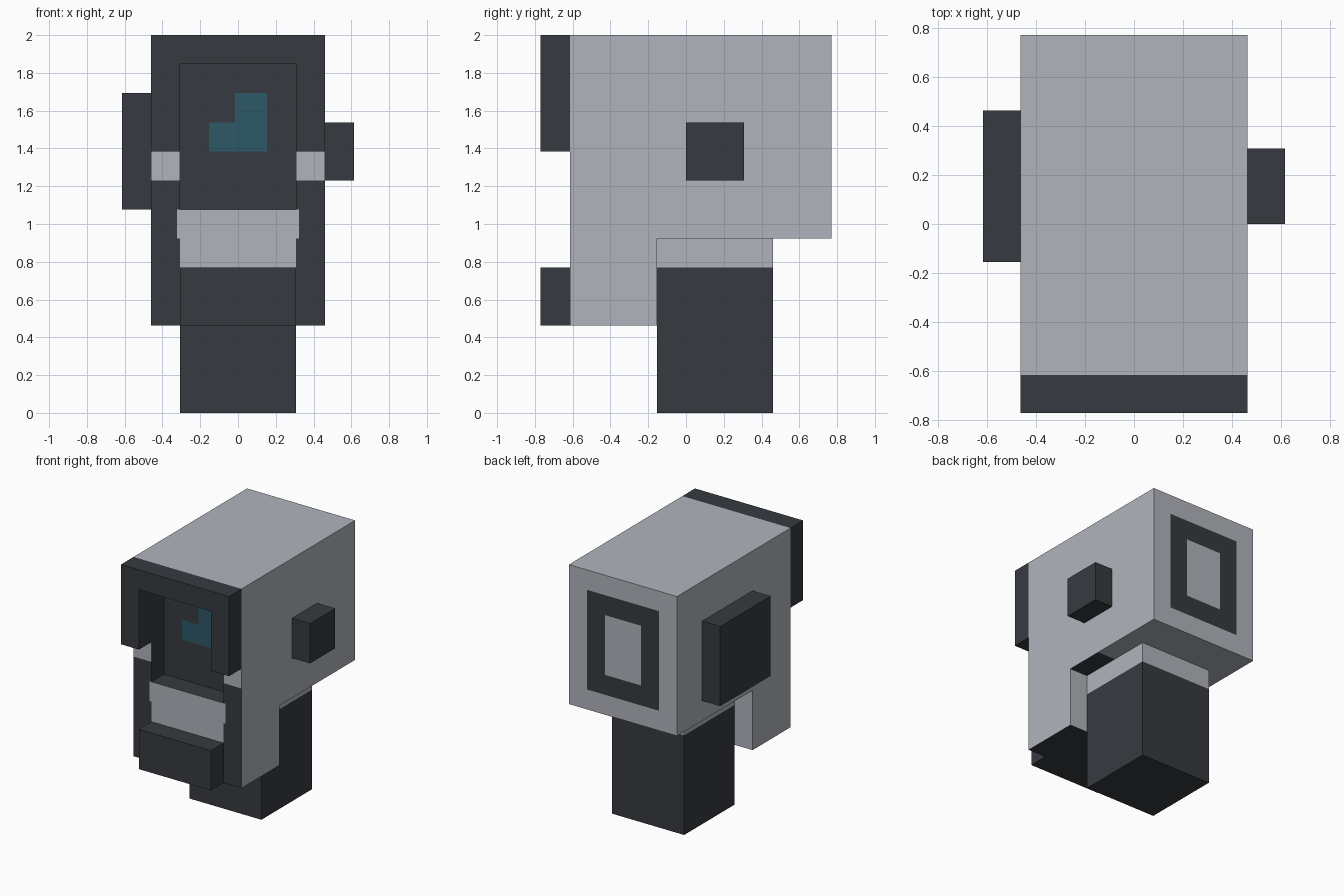
import bpy, bmesh
from mathutils import Matrix, Vector

if "Cube" in bpy.data.objects:
    bpy.data.objects.remove(bpy.data.objects["Cube"])

U = 2 / 13  # one block; all sizes below are in blocks


def material(name, rgb):
    m = bpy.data.materials.new(name)
    m.diffuse_color = (*rgb, 1)
    m.use_nodes = True
    m.node_tree.nodes["Principled BSDF"].inputs["Base Color"].default_value = m.diffuse_color
    return m


MATS = [material("light_grey", (0.434, 0.456, 0.503)),
        material("charcoal", (0.037, 0.042, 0.051)),
        material("teal", (0.027, 0.098, 0.138))]
LIGHT, DARK, TEAL = 0, 1, 2


def box(bm, x, y, z):
    size = [b - a for a, b in (x, y, z)]
    mid = [(a + b) / 2 for a, b in (x, y, z)]
    bmesh.ops.create_cube(bm, size=1, matrix=Matrix.Translation(mid) @ Matrix.Diagonal((*size, 1)))


def cut(bm, axis, values):
    for v in values:
        co, no = Vector(), Vector()
        co[axis], no[axis] = v, 1
        bmesh.ops.bisect_plane(bm, geom=bm.verts[:] + bm.edges[:] + bm.faces[:],
                               dist=1e-5, plane_co=co, plane_no=no)


def push(bm, test, offset):
    """Extrude the faces whose centre passes the test."""
    faces = [f for f in bm.faces if test(*f.calc_center_median())]
    out = bmesh.ops.extrude_face_region(bm, geom=faces)["geom"]
    bmesh.ops.translate(bm, vec=offset, verts=[g for g in out if isinstance(g, bmesh.types.BMVert)])
    old = [f for f in faces if f.is_valid]
    if old:
        bmesh.ops.delete(bm, geom=old, context="FACES")


def finish(bm, name, rule):
    bmesh.ops.recalc_face_normals(bm, faces=bm.faces[:])
    for f in bm.faces:
        f.material_index = rule(*f.calc_center_median())
    bmesh.ops.scale(bm, vec=(U, U, U), verts=bm.verts[:])
    me = bpy.data.meshes.new(name)
    bm.to_mesh(me)
    bm.free()
    for m in MATS:
        me.materials.append(m)
    bpy.context.collection.objects.link(bpy.data.objects.new(name, me))


def block(name, x, y, z):
    bm = bmesh.new()
    box(bm, x, y, z)
    finish(bm, name, lambda *c: DARK)


# Head: skull with a sunken face and a jaw pulled down at the front
bm = bmesh.new()
box(bm, (-3, 3), (-4, 5), (6, 13))
cut(bm, 0, (-2.1, -2, -1, -0.1, 1, 2, 2.1))
cut(bm, 1, (-1, 1))
cut(bm, 2, (7, 8, 9, 10, 11, 12))
push(bm, lambda x, y, z: y < -3.99 and abs(x) < 2 and 7 < z < 12, (0, 1, 0))
push(bm, lambda x, y, z: z < 6.01 and y < -1, (0, 0, -3))
cut(bm, 2, (5,))


def head_colour(x, y, z):
    ax = abs(x)
    if -3.9 < y < -2.9 and ax < 2.01 and 6.9 < z < 12.1:      # face recess and eye
        eye = y > -3.1 and (-1 < x < 1 and 9 < z < 10 or -0.1 < x < 1 and 10 < z < 11)
        return TEAL if eye else DARK
    if y < -3.99:                                             # cheeks and mouth
        mouth = 5 < z < 7 and ax < (2.1 if z > 6 else 2)
        return LIGHT if mouth or z > 8 else DARK
    if y > 4.99:                                              # square ring on the back
        ring = ax < 2 and 7 < z < 12 and not (ax < 1 and 8 < z < 11)
        return DARK if ring else LIGHT
    if z < 3.01:                                              # jaw underside
        return DARK
    if z < 6.01 and z > 5.99 and -1 < y < 1:                  # strips beside the neck
        return DARK
    return LIGHT


finish(bm, "head", head_colour)

# Visor: arch-shaped frame over the face
bm = bmesh.new()
arch = [(-3, 9), (-2, 9), (-2, 12), (2, 12), (2, 9), (3, 9), (3, 13), (-3, 13)]
face = bm.faces.new([bm.verts.new((x, -5, z)) for x, z in arch])
out = bmesh.ops.extrude_face_region(bm, geom=[face], use_keep_orig=True)["geom"]
bmesh.ops.translate(bm, vec=(0, 1, 0), verts=[g for g in out if isinstance(g, bmesh.types.BMVert)])
finish(bm, "visor", lambda *c: DARK)

# Neck with a light collar band
bm = bmesh.new()
box(bm, (-2, 2), (-1, 3), (0, 6))
cut(bm, 2, (5,))
finish(bm, "neck", lambda x, y, z: LIGHT if z > 5 else DARK)

# Chin and the two unequal ear pieces
block("chin", (-2, 2), (-5, -4), (3, 5))
block("large_ear", (-4, -3), (-1, 3), (7, 11))
block("small_ear", (3, 4), (0, 2), (8, 10))
